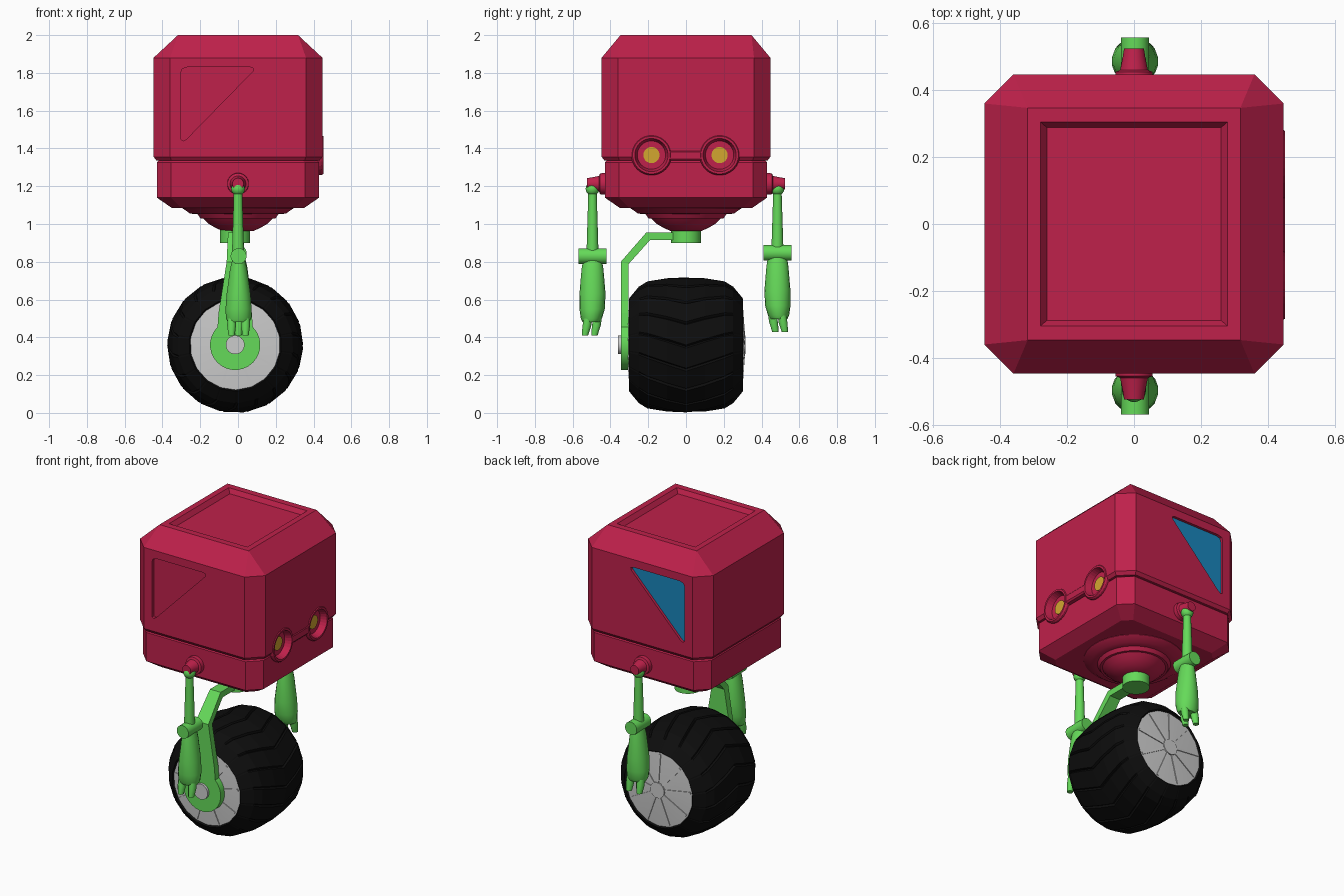
import bpy, bmesh, math
from mathutils import Vector

if "Cube" in bpy.data.objects:
    bpy.data.objects.remove(bpy.data.objects["Cube"])

def material(name, rgb):
    m = bpy.data.materials.new(name)
    m.diffuse_color = (*rgb, 1)
    m.use_nodes = True
    m.node_tree.nodes["Principled BSDF"].inputs["Base Color"].default_value = m.diffuse_color
    return m

RED = material("red", (0.52, 0.015, 0.07))
GREEN = material("green", (0.13, 0.7, 0.1))
BLACK = material("black", (0.004, 0.004, 0.004))
BLUE = material("blue", (0.01, 0.24, 0.5))
YELLOW = material("yellow", (0.65, 0.38, 0.03))
CX, CZ = -0.015, 0.36          # wheel centre

def loft(name, rings, mat=None, smooth=None, caps=True):
    """Skin a list of equal-length closed rings."""
    bm = bmesh.new()
    rows = [[bm.verts.new(p) for p in r] for r in rings]
    n = len(rows[0])
    for a, b in zip(rows, rows[1:]):
        for i in range(n):
            j = (i + 1) % n
            bm.faces.new((a[i], a[j], b[j], b[i]))
    if caps:
        bm.faces.new(rows[0])
        bm.faces.new(rows[-1])
    bmesh.ops.remove_doubles(bm, verts=bm.verts, dist=1e-5)
    bmesh.ops.recalc_face_normals(bm, faces=bm.faces)
    me = bpy.data.meshes.new(name)
    bm.to_mesh(me)
    bm.free()
    if smooth:
        me.shade_smooth()
        me.set_sharp_from_angle(angle=math.radians(smooth))
    if mat:
        me.materials.append(mat)
    ob = bpy.data.objects.new(name, me)
    bpy.context.collection.objects.link(ob)
    return ob

def ring(axis, c, ru, rv=None, n=20):
    """Ellipse around point c, perpendicular to the named axis."""
    rv = ru if rv is None else rv
    out = []
    for i in range(n):
        a = math.tau * (i + 0.5) / n
        u, v = ru * math.cos(a), rv * math.sin(a)
        out.append(Vector(c) + Vector({"x": (0, u, v), "y": (u, 0, v), "z": (u, v, 0)}[axis]))
    return out

def lathe(name, axis, c, profile, mat=None, n=20, smooth=35):
    """Profile of (offset along axis, radius)."""
    d = Vector({"x": (1, 0, 0), "y": (0, 1, 0), "z": (0, 0, 1)}[axis])
    return loft(name, [ring(axis, Vector(c) + d * t, r, n=n) for t, r in profile], mat, smooth)

def octagon(hx, hy, c, z):
    return [(x, y, z) for x, y in (
        (hx, hy - c), (hx - c, hy), (c - hx, hy), (-hx, hy - c),
        (-hx, c - hy), (c - hx, -hy), (hx - c, -hy), (hx, c - hy))]

def boolean(ob, other, op):
    m = ob.modifiers.new(op.lower(), "BOOLEAN")
    m.operation, m.object, m.solver = op, other, "EXACT"
    bpy.context.view_layer.objects.active = ob
    bpy.ops.object.modifier_apply(modifier=m.name)
    bpy.data.objects.remove(other)

# Head: chamfered box with seam; the top panel is a recess cut in
head = loft("head", [octagon(*s) for s in (
    (0.35, 0.35, 0.05, 1.085), (0.43, 0.43, 0.075, 1.14), (0.43, 0.43, 0.075, 1.325),
    (0.42, 0.42, 0.075, 1.335), (0.432, 0.432, 0.08, 1.336), (0.447, 0.447, 0.087, 1.356),
    (0.447, 0.447, 0.087, 1.88), (0.318, 0.347, 0.0, 2.0))], RED)

def rect(hx, hy, z):
    return [(hx, hy, z), (-hx, hy, z), (-hx, -hy, z), (hx, -hy, z)]

boolean(head, loft("panel_cutter", [rect(0.26, 0.288, 1.972), rect(0.28, 0.305, 2.0),
                                    rect(0.28, 0.305, 2.05)], RED), "DIFFERENCE")

# Goggle frame around the eyes and the bridge joining them
EYES = ((-0.183, 1.365), (0.178, 1.365))
for y, z in EYES:
    boolean(head, lathe("goggle", "x", (0, y, z), [(0.36, 0.107), (0.442, 0.107), (0.452, 0.1)],
                        RED, 28, None), "UNION")
boolean(head, loft("bridge", [[(x, y, z) for y, z in ((-0.12, 1.335 + i), (0.12, 1.335 + i),
        (0.12, 1.392 - i), (-0.12, 1.392 - i))] for x, i in ((0.36, 0), (0.443, 0), (0.451, 0.01))],
        RED), "UNION")
for y, z in EYES:
    boolean(head, lathe("eye_cutter", "x", (0, y, z), [(0.41, 0.075), (0.452, 0.088), (0.5, 0.088)],
                        RED, 28, None), "DIFFERENCE")
    lathe("eye", "x", (0, y, z), [(0.40, 0.043), (0.416, 0.043)], YELLOW, 24)

# Side windows: rounded triangles, recessed in both sides, glass in the back one
TRI = [(-0.303, 1.46), (-0.303, 1.80), (-0.295, 1.822), (-0.27, 1.83), (0.065, 1.83),
       (0.083, 1.823), (0.078, 1.808), (-0.27, 1.452), (-0.288, 1.44), (-0.3, 1.445)]

def window(name, y0, y1, mat):
    return loft(name, [[(x, y, z) for x, z in TRI] for y in (y0, y1)], mat)

boolean(head, window("window_cutter", -0.5, -0.427, RED), "DIFFERENCE")
boolean(head, window("window_cutter", 0.427, 0.5, RED), "DIFFERENCE")
window("window_glass", 0.42, 0.430, BLUE)

# Stepped neck under the head
lathe("neck", "z", (0, 0, 0), [(1.1, 0.3), (1.083, 0.295), (1.055, 0.255), (1.052, 0.215),
      (1.03, 0.2), (1.03, 0.185), (1.0, 0.155), (0.98, 0.12), (0.962, 0.08)], RED, 28)

# Fork: swivel collar, bent strip and axle plate on the front side
lathe("fork_collar", "z", (CX, 0, 0), [(0.90, 0.08), (0.97, 0.08)], GREEN, 24)
loft("fork_arm", [[(CX - w, *o), (CX + w, *o), (CX + w, *i), (CX - w, *i)] for w, o, i in (
    (0.038, (0, 0.955), (0, 0.915)), (0.038, (-0.21, 0.955), (-0.19, 0.915)),
    (0.045, (-0.345, 0.80), (-0.305, 0.787)), (0.088, (-0.345, 0.53), (-0.305, 0.53)),
    (0.095, (-0.345, 0.43), (-0.305, 0.43)))], GREEN)
lathe("fork_plate", "y", (CX, 0, CZ), [(-0.345, 0.133), (-0.305, 0.133)], GREEN, 28)

# Tyre: faceted barrel with V-shaped tread grooves
SEG = 18
half = [(0.0, 0.36, 0.012), (0.1, 0.354, 0.012), (0.205, 0.336, 0.012),
        (0.25, 0.308, 0.004), (0.302, 0.245, 0), (0.288, 0.232, 0)]
profile = [(-y, r, d) for y, r, d in half[:0:-1]] + half
rings = []
for y, r, d in profile:
    row = []
    for i in range(SEG):
        for f, cut in ((0, 0), (0.86, 0), (0.93, d)):
            a = math.tau * (i + f) / SEG + 0.9 * min(abs(y), 0.25)
            row.append((CX + (r - cut) * math.cos(a), y, CZ + (r - cut) * math.sin(a)))
    rings.append(row)
loft("tyre", rings, BLACK, caps=False)

# Rim drum with axle and raised spokes on both sides
lathe("rim", "y", (CX, 0, CZ), [(-0.308, 0.05), (-0.294, 0.24), (0.294, 0.24), (0.308, 0.05)], None, SEG)
lathe("axle", "y", (CX, 0, CZ), [(-0.36, 0.05), (0.316, 0.05)], None, 20)
for s in (-1, 1):
    for k in range(9):
        a = math.tau * k / 9 + 0.2
        u = Vector((math.cos(a), 0, math.sin(a)))
        t = Vector((-u.z, 0, u.x)) * 0.007
        c = Vector((CX, 0, CZ))
        loft("spoke", [[c + u * r + t * m + Vector((0, s * y, 0)) for m, y in
             ((-1, 0.28), (1, 0.28), (1, top), (-1, top))] for r, top in ((0.045, 0.313), (0.228, 0.3))])

# Arms: red shoulder, upper arm, elbow pin, forearm and three fingers
for s, lift, y0 in ((-1, 0.0, 0.495), (1, 0.017, 0.484)):
    y = s * y0
    lathe("shoulder", "y", (0, 0, 1.213), [(s * 0.42, 0.058), (s * 0.455, 0.056), (s * 0.46, 0.042),
          (s * 0.50, 0.034), (s * 0.525, 0.03)], RED)
    lathe("shoulder_ball", "z", (0, y, 1.187), [(0.037 * math.sin(t), 0.037 * math.cos(t) + 1e-4)
          for t in (math.pi * (k / 8 - 0.5) for k in range(9))], GREEN, 16, 60)
    e = 0.83 + lift
    lathe("upper_arm", "z", (0, y, 0), [(1.19, 0.022), (e + 0.03, 0.032), (e - 0.03, 0.032)], GREEN, 16)
    lathe("elbow", "y", (0.003, y, e), [(-0.074, 0.042), (0.074, 0.042)], GREEN, 20)
    loft("forearm", [ring("z", (0.003, y + s * dy, e + dz), rx, ry, 18) for dz, rx, ry, dy in (
        (-0.02, 0.034, 0.05, 0), (-0.07, 0.046, 0.058, 0), (-0.2, 0.064, 0.069, 0),
        (-0.28, 0.07, 0.067, 0.002), (-0.33, 0.068, 0.056, 0.006), (-0.35, 0.058, 0.045, 0.008))],
        GREEN, 40)
    for fx, fy in ((-0.037, 0.03), (0.037, 0.03), (0.0, -0.02)):
        loft("finger", [ring("z", (fx + 0.003, y + s * (fy + o), e + z), r, r, 8) for z, r, o in (
            (-0.31, 0.024, -0.01), (-0.37, 0.025, 0), (-0.42, 0.018, 0.01))], GREEN, 50)
